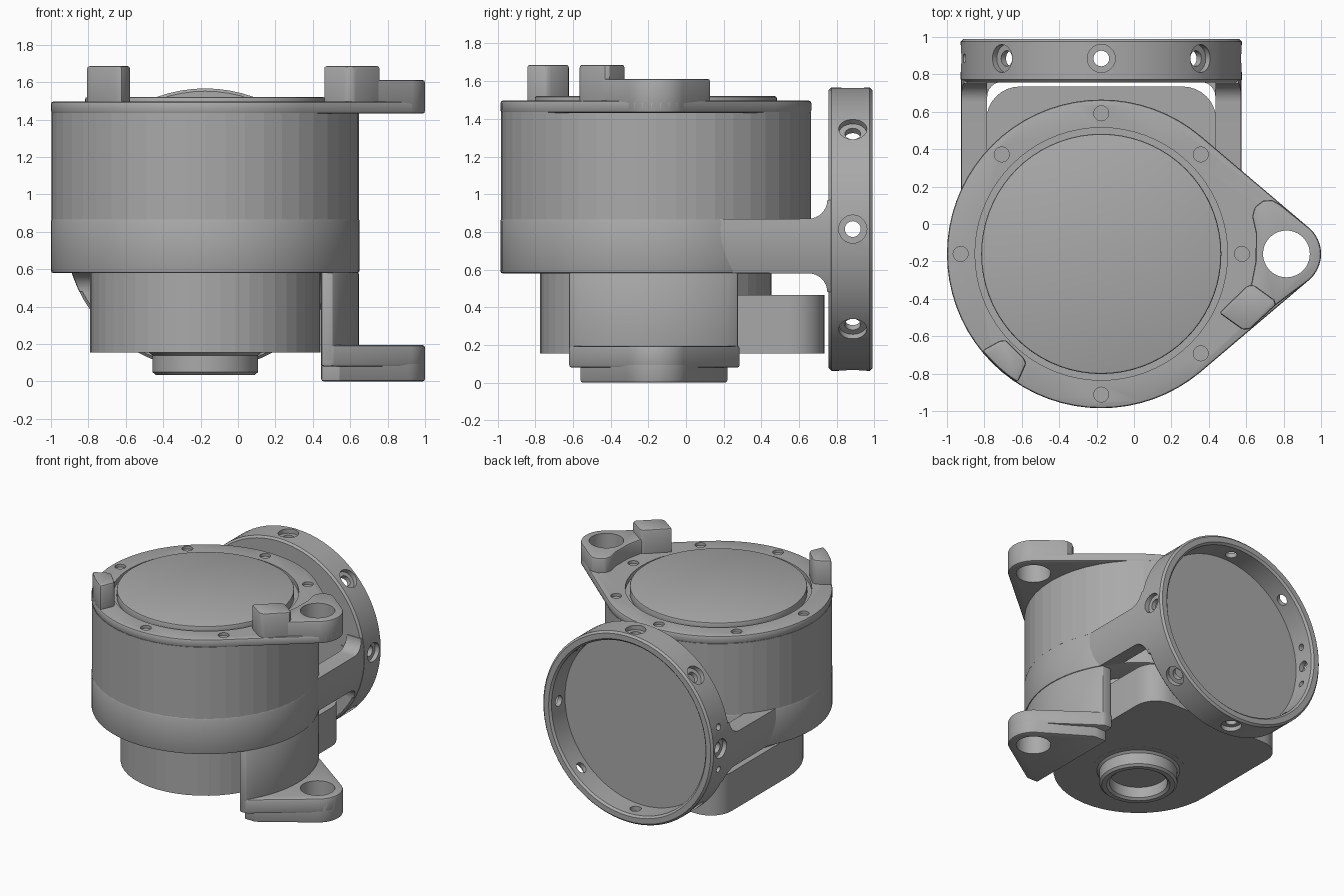
import bpy, bmesh
from math import sin, cos, pi, radians, sqrt
from mathutils import Matrix, Vector, geometry

old = bpy.data.objects.get("Cube")
if old:
    bpy.data.objects.remove(old, do_unlink=True)

grey = bpy.data.materials.new("plain_grey")
grey.use_nodes = True
colour = (0.4, 0.4, 0.4, 1)
grey.diffuse_color = colour
grey.node_tree.nodes["Principled BSDF"].inputs["Base Color"].default_value = colour

CX, CY = -0.175, -0.16            # main axis
EAR = (0.815, CY)                 # pivot hole axis
R = 0.825                         # body radius
RING_Y, RING_Z = 0.885, 0.815     # rear ring
ALONG_Y = Matrix.Rotation(-pi / 2, 4, 'X')


def finish(name, bm, bevel=0.0, smooth=True):
    bmesh.ops.recalc_face_normals(bm, faces=bm.faces)
    mesh = bpy.data.meshes.new(name)
    bm.to_mesh(mesh)
    bm.free()
    mesh.materials.append(grey)
    ob = bpy.data.objects.new(name, mesh)
    bpy.context.collection.objects.link(ob)
    if bevel:
        mod = ob.modifiers.new("soft_edges", 'BEVEL')
        mod.width, mod.segments = bevel, 2
        mod.limit_method, mod.angle_limit = 'ANGLE', radians(35)
        apply(ob, mod)
    if smooth:
        shade(ob)
    return ob


def select(ob):
    bpy.ops.object.select_all(action='DESELECT')
    ob.select_set(True)
    bpy.context.view_layer.objects.active = ob


def apply(ob, mod):
    select(ob)
    bpy.ops.object.modifier_apply(modifier=mod.name)


def shade(ob):
    select(ob)
    bpy.ops.object.shade_smooth_by_angle(angle=radians(30))


def boolean(ob, cutters, operation='DIFFERENCE'):
    for cutter in cutters:
        mod = ob.modifiers.new("cut", 'BOOLEAN')
        mod.operation, mod.solver, mod.object = operation, 'EXACT', cutter
        apply(ob, mod)
        bpy.data.objects.remove(cutter, do_unlink=True)
    shade(ob)


def arc(c, r, a0=0, a1=360, n=48):
    """Points on an arc, the end left out for a full circle."""
    steps = n if a1 - a0 == 360 else n + 1
    return [(c[0] + r * cos(radians(a0 + (a1 - a0) * i / n)),
             c[1] + r * sin(radians(a0 + (a1 - a0) * i / n))) for i in range(steps)]


def hull(points):
    return [points[i] for i in geometry.convex_hull_2d([Vector(p) for p in points])]


def prism(name, outline, z0, z1, bevel=0.0, smooth=True, matrix=None):
    bm = bmesh.new()
    face = bm.faces.new([bm.verts.new((x, y, z0)) for x, y in outline])
    new = bmesh.ops.extrude_face_region(bm, geom=[face])["geom"]
    bmesh.ops.translate(bm, vec=(0, 0, z1 - z0),
                        verts=[v for v in new if isinstance(v, bmesh.types.BMVert)])
    if matrix:
        bm.transform(matrix)
    return finish(name, bm, bevel, smooth)


def lathe(name, profile, matrix, n=64):
    bm = bmesh.new()
    verts = [bm.verts.new((r, 0, h)) for r, h in profile]
    edges = [bm.edges.new(pair) for pair in zip(verts, verts[1:])]
    bmesh.ops.spin(bm, geom=verts + edges, cent=(0, 0, 0), axis=(0, 0, 1),
                   angle=2 * pi, steps=n)
    bmesh.ops.remove_doubles(bm, verts=bm.verts, dist=0.0001)
    bm.transform(matrix)
    return finish(name, bm)


def ear_hole():
    return prism("hole_cutter", arc(EAR, 0.125), -0.1, 2)


# Main drum and clamp band
prism("drum", arc((CX, CY), R - 0.002), 0.865, 1.435, smooth=False)
prism("clamp_band", arc((CX, CY), R, n=72), 0.58, 0.87, 0.012)

# Top plate with pivot arm, screw recesses and central seat
plate = prism("top_plate", hull(arc((CX, CY), R, n=72) + arc(EAR, 0.185)), 1.432, 1.497, 0.014)
recesses = [prism("recess_cutter", arc(p, 0.04, n=20), 1.475, 1.6)
            for p in arc((CX, CY), 0.752, n=8)]
seat = prism("seat_cutter", arc((CX, CY), 0.675, n=72), 1.46, 1.6)
boolean(plate, [ear_hole(), seat] + recesses)
prism("cap", arc((CX, CY), 0.642, n=72), 1.44, 1.52, 0.01)

# Raised pivot ear and stop blocks on the plate
ear = prism("upper_ear", [(0.455, -0.475), (0.6, -0.565), (0.76, -0.432)]
            + arc(EAR, 0.185, -50, 50, 20)
            + [(0.78, 0.105), (0.74, 0.128), (0.69, 0.125), (0.645, 0.09), (0.632, 0.04),
               (0.652, -0.05), (0.65, -0.2), (0.625, -0.33)], 1.436, 1.612, 0.014)
boolean(ear, [ear_hole()])
prism("ear_stop", [(0.455, -0.475), (0.475, -0.49), (0.58, -0.565), (0.62, -0.562),
                   (0.76, -0.432), (0.75, -0.405), (0.64, -0.325), (0.605, -0.33)],
      1.44, 1.687, 0.014)
prism("side_stop", arc((CX, CY), R - 0.005, 219, 237, 6)
      + [(-0.575, -0.745), (-0.59, -0.715), (-0.685, -0.62), (-0.72, -0.625)],
      1.44, 1.687, 0.014)

# Lower housing: round motor, rounded rear box, bottom boss
prism("lower_housing", arc((CX, CY), 0.615), 0.155, 0.6, smooth=False)
prism("rear_housing", [(CX - 0.615, CY), (CX + 0.615, CY)]
      + arc((CX + 0.435, 0.555), 0.18, 0, 90, 8)
      + arc((CX - 0.435, 0.555), 0.18, 90, 180, 8), 0.155, 0.465)
lathe("bottom_boss", [(0, 0.2), (0.34, 0.2), (0.34, 0.154), (0.3, 0.154), (0.282, 0.14),
                      (0.282, 0.05), (0.265, 0.035), (0.23, 0.035), (0.21, 0.05),
                      (0.21, 0.135), (0, 0.135)], Matrix.Translation((CX, CY, 0)))

# Lower bracket: column under the band and a stepped foot with a pivot ear
reach = lambda y: CX + sqrt(R * R - (y - CY) ** 2) - 0.004


def column_outline(y0, y1, n=16):
    ys = [y0 + (y1 - y0) * i / n for i in range(n + 1)]
    return [(0.445, y1), (0.445, y0)] + [(reach(y), y) for y in ys]


prism("bracket_column", column_outline(-0.62, 0.275), 0.1, 0.585, 0.012)
for name, y0, y1, z0, z1 in [("foot_upper", -0.62, 0.285, 0.08, 0.195),
                             ("foot_lower", -0.56, 0.22, 0, 0.19)]:
    foot = prism(name, hull(column_outline(y0, y1) + arc(EAR, 0.185)), z0, z1, 0.014)
    boolean(foot, [ear_hole()])

# Rear ring: shallow cup opening to the back, with radial holes
ring_at = Matrix.Translation((CX, RING_Y, RING_Z)) @ ALONG_Y
ring = lathe("rear_ring", [(0, -0.128), (0.737, -0.128), (0.752, -0.113), (0.752, 0.09),
                           (0.737, 0.105), (0.695, 0.105), (0.68, 0.09), (0.68, -0.08),
                           (0, -0.08)], ring_at, 72)


def radial_cutter(angle, r, h0, h1):
    turn = Matrix.Rotation(radians(angle), 4, 'Y')
    spot = Matrix.Translation((CX, RING_Y, RING_Z)) @ turn
    return prism("radial_cutter", arc((0, 0), r, n=20), h0, h1, matrix=spot)


holes = []
for i in range(8):
    holes += [radial_cutter(45 * i, 0.075, 0.715, 0.9), radial_cutter(45 * i, 0.042, 0.6, 0.8)]
holes += [radial_cutter(a, 0.025, 0.6, 0.9) for a in (-77, -103)]
boolean(ring, holes)

# Yoke arms flaring into the ring, trimmed to its round outline
flare = (arc((0.65, 0.97), 0.1, -90, 0, 8) + [(0.8, 0.97), (0.8, 0.48)]
         + arc((0.65, 0.48), 0.1, 0, 90, 8))
side_profile = [(0.02, 0.582), (0.02, 0.868)] + flare
SIDEWAYS = Matrix(((0, 0, 1, 0), (1, 0, 0, 0), (0, 1, 0, 0), (0, 0, 0, 1)))
for side, label in ((-1, "right"), (1, "left")):
    inner, outer = CX + side * 0.61, CX + side * 0.8
    arm = prism(label + "_yoke_arm", side_profile, min(inner, outer), max(inner, outer),
                matrix=SIDEWAYS)
    trim = prism("trim_cutter", arc((0, 0), 0.75, n=72), -1.2, 0.2, matrix=ring_at)
    boolean(arm, [trim], 'INTERSECT')
    # inner corner fillet
    centre = (CX + side * 0.53, 0.68)
    curve = arc(centre, 0.08, 0, 90, 6) if side > 0 else arc(centre, 0.08, 90, 180, 6)
    prism(label + "_arm_fillet", curve + [(CX + side * 0.615, 0.765)], 0.58, 0.87)
